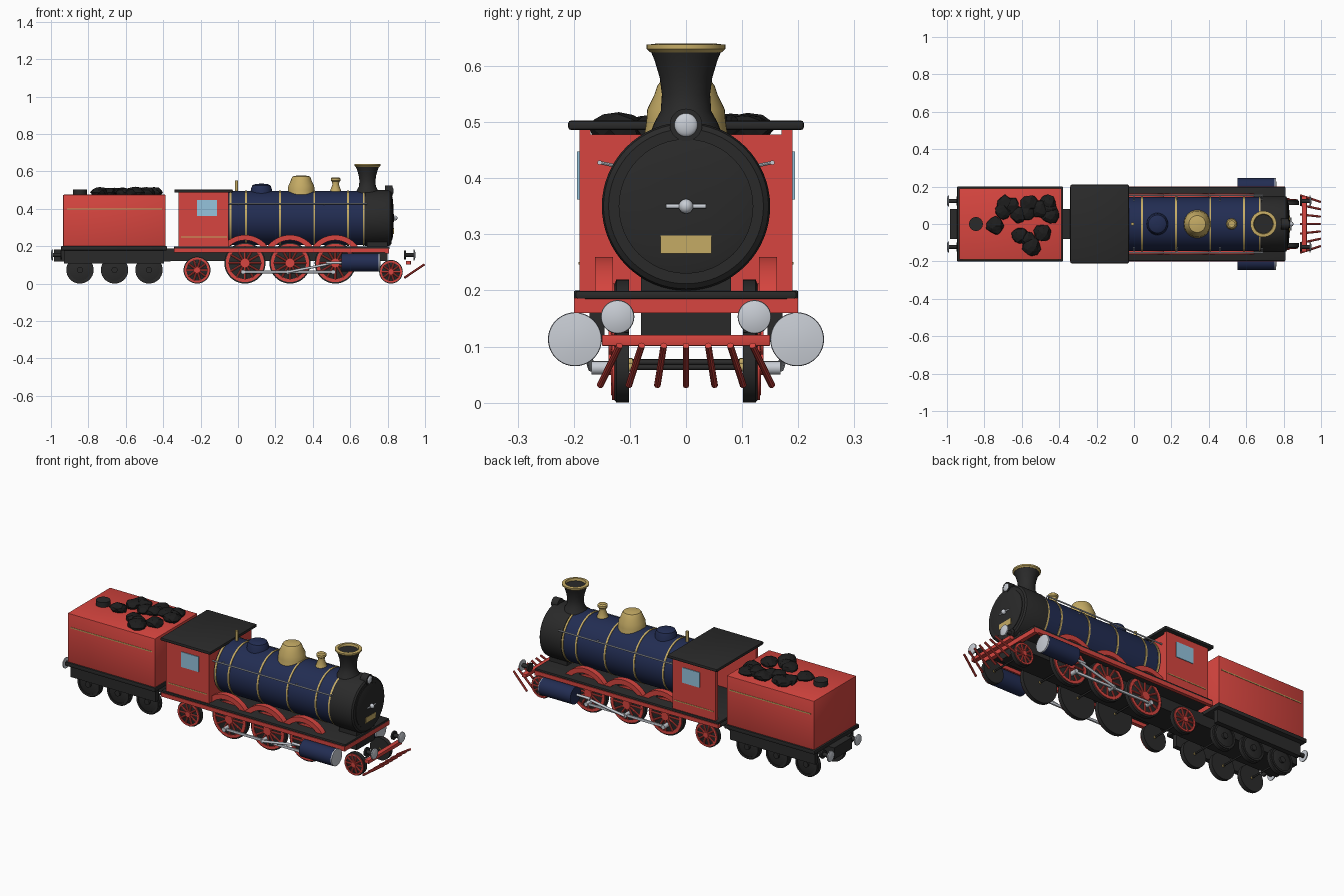
import bpy, bmesh, math, random
from mathutils import Vector, Matrix

if "Cube" in bpy.data.objects:
    bpy.data.objects.remove(bpy.data.objects["Cube"])
random.seed(4)

def mat(name, rgb):
    m = bpy.data.materials.new(name)
    m.diffuse_color = (*rgb, 1)
    m.use_nodes = True
    m.node_tree.nodes["Principled BSDF"].inputs["Base Color"].default_value = m.diffuse_color
    return m

RED = mat("red paint", (0.68, 0.06, 0.05))
NAVY = mat("navy paint", (0.016, 0.026, 0.085))
BLACK = mat("black iron", (0.023, 0.023, 0.023))
GOLD = mat("brass", (0.56, 0.41, 0.13))
SILVER = mat("steel", (0.58, 0.61, 0.66))
GLASS = mat("window blue", (0.30, 0.55, 0.72))
COAL = mat("coal", (0.012, 0.012, 0.012))

def finish(name, bm, m, smooth=True):
    bmesh.ops.recalc_face_normals(bm, faces=bm.faces)
    me = bpy.data.meshes.new(name)
    bm.to_mesh(me)
    bm.free()
    ob = bpy.data.objects.new(name, me)
    bpy.context.collection.objects.link(ob)
    me.materials.append(m)
    if smooth:
        bpy.ops.object.select_all(action='DESELECT')
        ob.select_set(True)
        bpy.context.view_layer.objects.active = ob
        bpy.ops.object.shade_smooth_by_angle(angle=math.radians(35))
    return ob

def box(name, x, y, z, m, bevel=0.0):
    """Box from (min, max) ranges."""
    bm = bmesh.new()
    c = [(a + b) / 2 for a, b in (x, y, z)]
    s = [b - a for a, b in (x, y, z)]
    bmesh.ops.create_cube(bm, size=1, matrix=Matrix.Translation(c) @ Matrix.Diagonal((*s, 1)))
    if bevel:
        bmesh.ops.bevel(bm, geom=bm.edges[:], offset=bevel, segments=2, affect='EDGES', profile=0.5)
    return finish(name, bm, m)

def lathe(name, origin, axis, profile, m, seg=40, closed=False):
    """Turn (radius, height) points around an axis; closed makes a ring."""
    bm = bmesh.new()
    rot = Vector((0, 0, 1)).rotation_difference(Vector(axis)).to_matrix().to_4x4()
    mw = Matrix.Translation(origin) @ rot
    rows = []
    for r, h in profile:
        rows.append([bm.verts.new(mw @ Vector((r * math.cos(t), r * math.sin(t), h)))
                     for t in (2 * math.pi * i / seg for i in range(seg))])
    pairs = list(zip(rows, rows[1:])) + ([(rows[-1], rows[0])] if closed else [])
    for a, b in pairs:
        for i in range(seg):
            j = (i + 1) % seg
            bm.faces.new((a[i], a[j], b[j], b[i]))
    if not closed:
        bm.faces.new(rows[0])
        bm.faces.new(rows[-1])
    return finish(name, bm, m)

def rod(name, a, b, r, m, seg=12):
    a, b = Vector(a), Vector(b)
    return lathe(name, a, (b - a).normalized(), [(r, 0), (r, (b - a).length)], m, seg)

def ball(name, c, r, m, scale=(1, 1, 1)):
    bm = bmesh.new()
    bmesh.ops.create_uvsphere(bm, u_segments=20, v_segments=12, radius=r,
                              matrix=Matrix.Translation(c) @ Matrix.Diagonal((*scale, 1)))
    return finish(name, bm, m)

X, Z = (1, 0, 0), (0, 0, 1)
CZ = 0.35  # boiler centre height

# Boiler, smokebox and door
rod("boiler", (-0.06, 0, CZ), (0.69, 0, CZ), 0.145, NAVY, 64)
for i, x in enumerate((-0.04, 0.042, 0.225, 0.408, 0.588, 0.672)):
    rod(f"boiler_band_{i}", (x - 0.005, 0, CZ), (x + 0.005, 0, CZ), 0.148, GOLD, 64)
lathe("smokebox", (0.678, 0, CZ), X, [(0.15, 0), (0.15, 0.125), (0.147, 0.135), (0.138, 0.142)], BLACK, 64)
lathe("smokebox_door", (0.815, 0, CZ), X, [(0.12, 0), (0.12, 0.008), (0.10, 0.013), (0.05, 0.017), (0.01, 0.018)], BLACK, 48)
rod("door_handle_bar", (0.838, -0.036, CZ), (0.838, 0.036, CZ), 0.004, SILVER)
ball("door_handle_knob", (0.84, 0, CZ), 0.013, SILVER)
box("front_plate", (0.82, 0.833), (-0.045, 0.045), (0.266, 0.298), GOLD)
box("smokebox_saddle", (0.69, 0.80), (-0.08, 0.08), (0.195, 0.25), BLACK)

# Headlamp
rod("headlamp", (0.785, 0, 0.495), (0.825, 0, 0.495), 0.029, BLACK, 28)
ball("headlamp_lens", (0.824, 0, 0.495), 0.021, SILVER, (0.4, 1, 1))

# Chimney and domes
lathe("chimney", (0.692, 0, 0), Z, [(0.066, 0.475), (0.056, 0.50), (0.045, 0.52), (0.043, 0.55), (0.047, 0.58),
      (0.056, 0.61), (0.063, 0.627)], BLACK)
lathe("chimney_rim", (0.692, 0, 0), Z, [(0.063, 0.624), (0.070, 0.630), (0.070, 0.638), (0.053, 0.64), (0.050, 0.626)], GOLD, closed=True)
lathe("steam_dome", (0.338, 0, 0), Z, [(0.075, 0.475), (0.071, 0.50), (0.069, 0.523), (0.056, 0.55), (0.051, 0.565),
      (0.045, 0.573), (0.02, 0.578)], GOLD)
lathe("safety_valve", (0.522, 0, 0), Z, [(0.033, 0.48), (0.028, 0.50), (0.017, 0.53), (0.02, 0.545), (0.026, 0.55),
      (0.026, 0.562), (0.018, 0.568)], GOLD, 24)
lathe("sand_dome", (0.125, 0, 0), Z, [(0.06, 0.475), (0.055, 0.51), (0.048, 0.525), (0.033, 0.532), (0.01, 0.534)], NAVY)
rod("whistle", (-0.008, 0, 0.485), (-0.008, 0, 0.552), 0.008, GOLD)

# Cab
for s in (-1, 1):
    ys = sorted((s * 0.17, s * 0.19))
    box(f"cab_side_{s}", (-0.318, -0.05), ys, (0.198, 0.49), RED)
    box(f"cab_window_{s}", (-0.22, -0.112), sorted((s * 0.186, s * 0.194)), (0.362, 0.448), GLASS)
    box(f"cab_stripe_{s}", (-0.305, -0.06), sorted((s * 0.186, s * 0.192)), (0.246, 0.251), GOLD)
box("cab_front", (-0.07, -0.05), (-0.17, 0.17), (0.198, 0.478), RED)
box("cab_roof", (-0.34, -0.028), (-0.21, 0.21), (0.486, 0.503), BLACK, 0.005)

# Running board and main frame
box("running_board", (-0.342, 0.81), (-0.197, 0.197), (0.185, 0.199), BLACK, 0.004)
box("front_beam", (0.785, 0.808), (-0.2, 0.2), (0.16, 0.185), RED)
box("main_frame", (-0.42, 0.80), (-0.08, 0.08), (0.12, 0.187), BLACK)
box("tender_frame", (-0.985, -0.36), (-0.08, 0.08), (0.118, 0.182), BLACK)

# Tender
box("tender_body", (-0.935, -0.387), (-0.19, 0.19), (0.195, 0.475), RED, 0.004)
box("tender_base", (-0.945, -0.38), (-0.2, 0.2), (0.178, 0.2), BLACK, 0.003)
rod("water_hatch", (-0.845, 0, 0.47), (-0.845, 0, 0.502), 0.037, BLACK, 28)

# Coal heap
for i, (x, y) in enumerate([(-0.69, 0.11), (-0.70, 0.07), (-0.74, -0.01), (-0.66, 0.10), (-0.56, 0.11), (-0.57, 0.06),
                            (-0.46, 0.11), (-0.45, 0.05), (-0.61, -0.06), (-0.55, -0.12), (-0.49, -0.05),
                            (-0.50, 0.08), (-0.57, -0.08), (-0.62, 0.05), (-0.46, 0.08)]):
    bm = bmesh.new()
    bmesh.ops.create_icosphere(bm, subdivisions=2, radius=1)
    r = random.uniform(0.042, 0.054)
    for v in bm.verts:
        v.co = v.co * random.uniform(0.82, 1.08)
        v.co = Vector((x + v.co.x * r, y + v.co.y * r, 0.488 + v.co.z * r * 0.55))
    finish(f"coal_{i}", bm, COAL, False)

def wheel(name, x, r, s, spokes):
    """Wheel on side s; spoked ones are red over a black backing disc."""
    y, out = s * 0.102, (0, s, 0)
    lathe(name + "_tyre", (x, y, r), out, [(r, 0), (r, 0.022), (r * 0.93, 0.025)], BLACK)
    rod(name + "_inner_hub", (x, s * 0.095, r), (x, s * 0.104, r), 0.007, GOLD)
    front = s * 0.126
    colour = RED if spokes else BLACK
    lathe(name + "_rim", (x, front, r), out, [(r * 0.93, 0), (r * 0.93, 0.006), (r * 0.78, 0.006), (r * 0.78, 0)],
          colour, closed=True)
    rod(name + "_hub", (x, front, r), (x, front + s * 0.012, r), r * 0.22, colour, 24)
    for k in range(spokes):
        t = 2 * math.pi * k / spokes
        d = Vector((math.cos(t), 0, math.sin(t)))
        c = Vector((x, front + s * 0.002, r))
        rod(f"{name}_spoke_{k}", c + d * r * 0.15, c + d * r * 0.82, 0.0055, colour, 8)

DRIVERS = (0.037, 0.278, 0.52)
for s in (-1, 1):
    side = "right" if s < 0 else "left"
    # Wheels
    for i, x in enumerate(DRIVERS):
        wheel(f"{side}_driver_{i}", x, 0.11, s, 12)
        rod(f"{side}_crank_pin_{i}", (x - 0.01, s * 0.125, 0.062), (x - 0.01, s * 0.168, 0.062), 0.012, SILVER, 16)
        # Splasher arch, cut off below the running board
        sp = lathe(f"{side}_splasher_{i}", (x, s * 0.13, 0.11), (0, s, 0),
                   [(0.15, 0), (0.15, 0.032), (0.122, 0.032), (0.122, 0)], RED, 64, closed=True)
        bm = bmesh.new()
        bm.from_mesh(sp.data)
        bmesh.ops.bisect_plane(bm, geom=bm.verts[:] + bm.edges[:] + bm.faces[:], plane_co=(0, 0, 0.192),
                               plane_no=(0, 0, 1), clear_inner=True)
        bm.to_mesh(sp.data)
        bm.free()
    wheel(f"{side}_trailing", -0.219, 0.072, s, 10)
    wheel(f"{side}_leading", 0.818, 0.063, s, 10)
    for i, x in enumerate((-0.845, -0.66, -0.476)):
        wheel(f"{side}_tender_wheel_{i}", x, 0.073, s, 0)

    # Valance, tender side frame and stripe
    box(f"{side}_valance", (-0.342, 0.808), sorted((s * 0.18, s * 0.2)), (0.165, 0.187), RED)
    box(f"{side}_tender_side_frame", (-0.93, -0.395), sorted((s * 0.145, s * 0.172)), (0.108, 0.18), BLACK)
    box(f"{side}_tender_stripe", (-0.915, -0.405), sorted((s * 0.187, s * 0.192)), (0.395, 0.401), GOLD)

    # Cylinder with steel ends
    rod(f"{side}_cylinder", (0.553, s * 0.198, 0.113), (0.752, s * 0.198, 0.113), 0.048, NAVY, 40)
    lathe(f"{side}_cylinder_cover", (0.75, s * 0.198, 0.113), X, [(0.048, 0), (0.047, 0.008), (0.02, 0.012)], SILVER)

    # Coupling rod, main rod, piston rod
    box(f"{side}_coupling_rod", (0.02, 0.52), sorted((s * 0.15, s * 0.16)), (0.055, 0.069), SILVER, 0.002)
    rod(f"{side}_main_rod", (0.268, s * 0.168, 0.062), (0.50, s * 0.182, 0.108), 0.007, SILVER)
    rod(f"{side}_piston_rod", (0.47, s * 0.185, 0.112), (0.56, s * 0.185, 0.112), 0.007, SILVER)

    # Boiler handrail with posts
    rod(f"{side}_handrail", (-0.05, s * 0.154, 0.428), (0.69, s * 0.154, 0.428), 0.004, SILVER)
    for i, x in enumerate((0.0, 0.23, 0.46, 0.685)):
        rod(f"{side}_rail_post_{i}", (x, s * 0.115, 0.42), (x, s * 0.154, 0.428), 0.003, SILVER, 8)

    # Buffers at both ends
    for end, x0, d in (("front", 0.888, 1), ("rear", -0.94, -1)):
        y, z = s * 0.122, 0.153
        rod(f"{side}_{end}_buffer_base", (x0, y, z), (x0 + d * 0.009, y, z), 0.024, BLACK, 24)
        rod(f"{side}_{end}_buffer_stem", (x0, y, z), (x0 + d * 0.052, y, z), 0.011, BLACK, 16)
        lathe(f"{side}_{end}_buffer_head", (x0 + d * 0.049, y, z), (d, 0, 0), [(0.03, 0), (0.029, 0.006), (0.015, 0.011)], SILVER, 28)

# Axles
for i, (x, z) in enumerate([(x, 0.11) for x in DRIVERS] + [(-0.219, 0.072), (0.818, 0.063)]
                           + [(x, 0.073) for x in (-0.845, -0.66, -0.476)]):
    rod(f"axle_{i}", (x, -0.104, z), (x, 0.104, z), 0.005, BLACK)

# Pilot bar and fanned slats
box("pilot_bar", (0.898, 0.924), (-0.15, 0.15), (0.101, 0.121), RED, 0.002)
for k in range(-3, 4):
    rod(f"pilot_slat_{k}", (0.89, k * 0.051, 0.031), (0.996, k * 0.0395, 0.102), 0.006, RED, 10)
